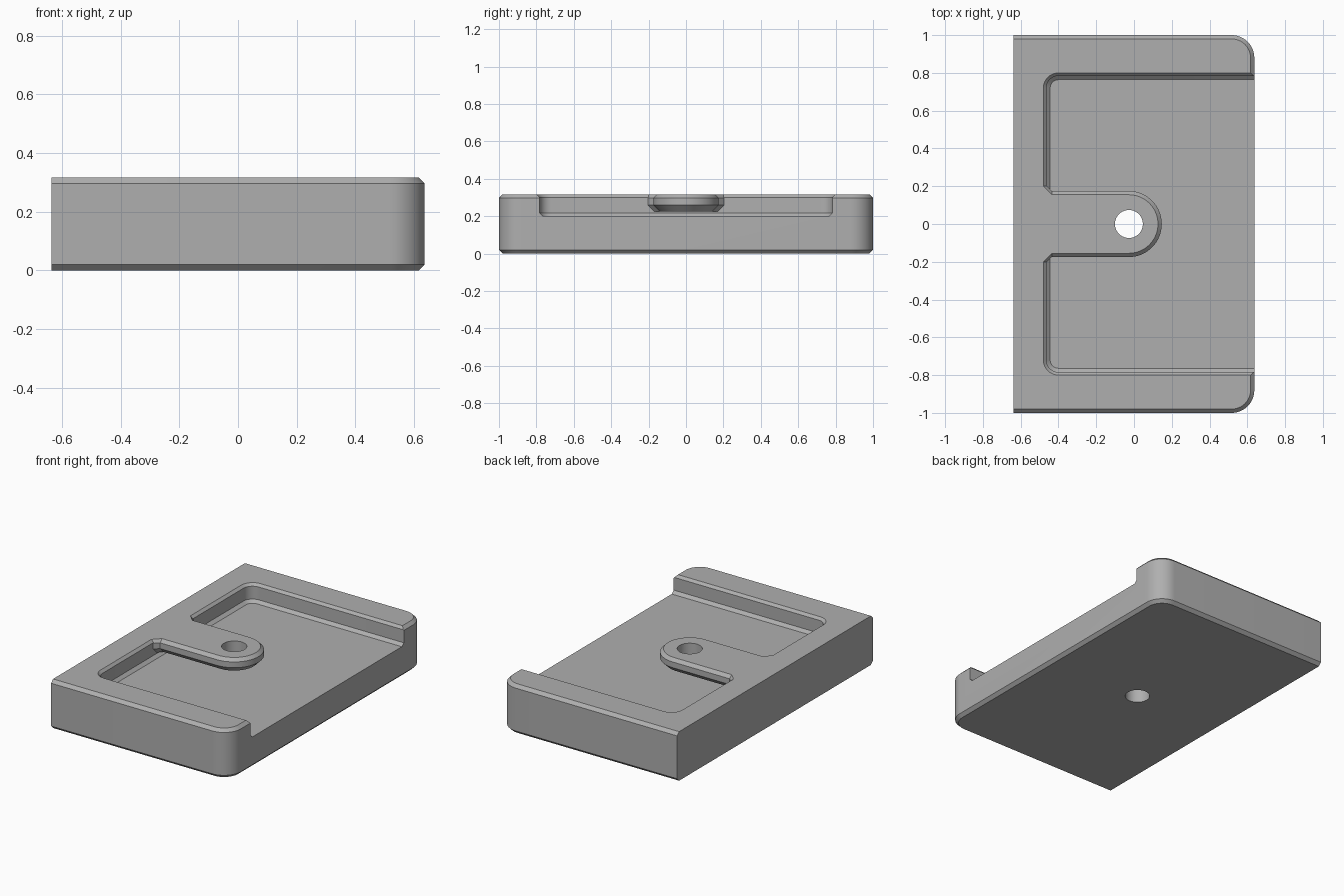
import bpy, bmesh, math

if "Cube" in bpy.data.objects:
    bpy.data.objects.remove(bpy.data.objects["Cube"])

grey = bpy.data.materials.new("grey")
grey.diffuse_color = (0.43, 0.43, 0.43, 1)
grey.use_nodes = True
grey.node_tree.nodes["Principled BSDF"].inputs["Base Color"].default_value = grey.diffuse_color


def arc(cx, cy, r, start, end, n=12):
    """Points on an arc, angles in degrees."""
    return [(cx + r * math.cos(math.radians(start + (end - start) * i / n)),
             cy + r * math.sin(math.radians(start + (end - start) * i / n)))
            for i in range(n + 1)]


def loft(name, outline, levels):
    """Solid through outline(inset) at each (z, inset) level."""
    bm = bmesh.new()
    rings = [[bm.verts.new((x, y, z)) for x, y in outline(d)] for z, d in levels]
    for a, b in zip(rings, rings[1:]):
        for i in range(len(a)):
            j = (i + 1) % len(a)
            bm.faces.new((a[i], a[j], b[j], b[i]))
    bm.faces.new(rings[0][::-1])
    bm.faces.new(rings[-1])
    bmesh.ops.recalc_face_normals(bm, faces=bm.faces)
    mesh = bpy.data.meshes.new(name)
    bm.to_mesh(mesh)
    bm.free()
    mesh.materials.append(grey)
    ob = bpy.data.objects.new(name, mesh)
    bpy.context.collection.objects.link(ob)
    return ob


def cut(target, cutter):
    mod = target.modifiers.new("cut", 'BOOLEAN')
    mod.operation = 'DIFFERENCE'
    mod.solver = 'EXACT'
    mod.object = cutter
    bpy.context.view_layer.objects.active = target
    bpy.ops.object.modifier_apply(modifier=mod.name)
    bpy.data.objects.remove(cutter, do_unlink=True)


def block_outline(d):
    # square left side, rounded right corners
    return ([(-0.637, -1 + d)] + arc(0.517, -0.88, 0.12 - d, -90, 0)
            + arc(0.517, 0.88, 0.12 - d, 0, 90) + [(-0.637, 1 - d)])


def pocket_outline(d):
    # rounded left corners, open past the right side
    return ([(1, -0.8 + d), (1, 0.8 - d)]
            + arc(-0.4, 0.72, 0.08 - d, 90, 180, 8)
            + arc(-0.4, -0.72, 0.08 - d, 180, 270, 8))


def tongue_outline(d):
    # round tip, root flaring at 45 degrees into the wall
    return ([(-0.7, -0.44 + d), (-0.435, -0.175 + d)]
            + arc(-0.028, 0, 0.175 - d, -90, 90, 32)
            + [(-0.435, 0.175 - d), (-0.7, 0.44 - d)])


# Block with chamfered top and bottom edges
body = loft("body", block_outline,
            [(0, 0.02), (0.02, 0), (0.297, 0), (0.317, 0.02)])

# Pocket with the overhanging tongue left standing in it
pocket = loft("pocket_cutter", pocket_outline,
              [(0.2, 0.036), (0.218, 0.016), (0.301, 0.016), (0.317, 0), (0.337, -0.02)])
tongue = loft("tongue_shape", tongue_outline,
              [(0.225, 0.035), (0.26, 0), (0.297, 0), (0.317, 0.02), (0.357, 0.06)])
cut(pocket, tongue)
cut(body, pocket)

# Bolt hole through tongue and floor
hole = loft("hole_cutter", lambda d: arc(-0.027, 0, 0.074, 0, 360, 36)[:-1],
            [(-0.1, 0), (0.5, 0)])
cut(body, hole)

bpy.ops.object.select_all(action='DESELECT')
body.select_set(True)
bpy.context.view_layer.objects.active = body
bpy.ops.object.shade_smooth_by_angle(angle=math.radians(25))
